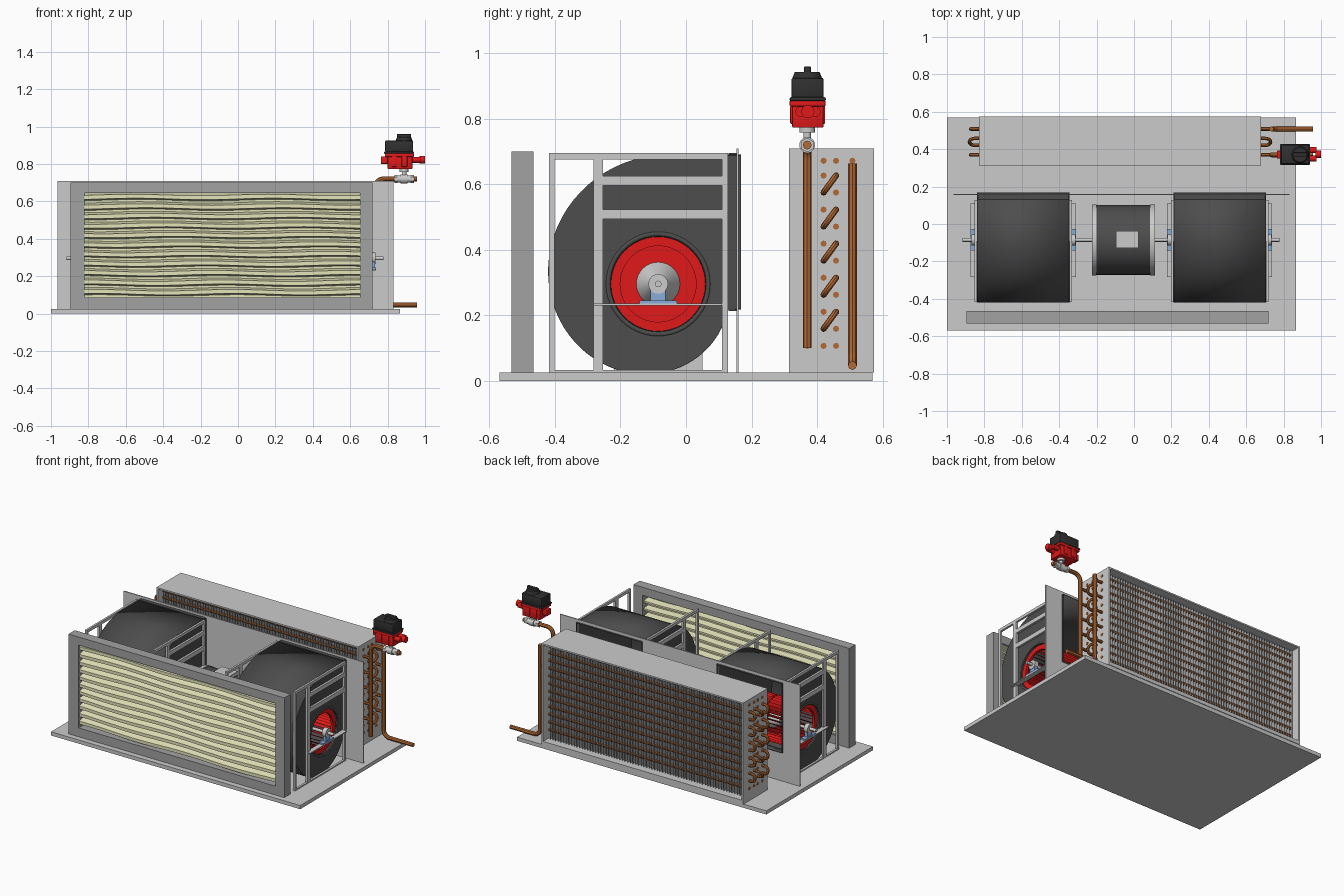
import bpy, bmesh
from math import sin, cos, pi, radians
from mathutils import Vector

if "Cube" in bpy.data.objects:
    bpy.data.objects.remove(bpy.data.objects["Cube"])


def material(name, r, g, b):
    m = bpy.data.materials.new(name)
    m.diffuse_color = (r, g, b, 1)
    m.use_nodes = True
    m.node_tree.nodes["Principled BSDF"].inputs["Base Color"].default_value = m.diffuse_color
    return m


DARK = material("dark_grey", .075, .075, .075)
BLACK = material("black", .03, .03, .03)
MID = material("mid_grey", .36, .36, .36)
RED = material("red", .75, .01, .01)
COPPER = material("copper", .45, .14, .035)
CREAM = material("cream", .78, .78, .5)
BLUE = material("blue", .25, .42, .72)


def finish(name, me, mat=None, smooth=True):
    if mat:
        me.materials.clear()
        me.materials.append(mat)
    if smooth:
        me.shade_smooth()
        me.set_sharp_from_angle(angle=radians(35))
    ob = bpy.data.objects.new(name, me)
    bpy.context.collection.objects.link(ob)
    return ob


def from_bm(name, bm, mat=None):
    bmesh.ops.recalc_face_normals(bm, faces=bm.faces)
    me = bpy.data.meshes.new(name)
    bm.to_mesh(me)
    bm.free()
    return finish(name, me, mat)


def boxes(name, spans, mat=None, bevel=0):
    """One object made of boxes given as (x0, x1, y0, y1, z0, z1)."""
    bm = bmesh.new()
    for x0, x1, y0, y1, z0, z1 in spans:
        vs = bmesh.ops.create_cube(bm, size=1)["verts"]
        for v in vs:
            v.co = ((x0 + x1) / 2 + v.co.x * (x1 - x0), (y0 + y1) / 2 + v.co.y * (y1 - y0),
                    (z0 + z1) / 2 + v.co.z * (z1 - z0))
    if bevel:
        bmesh.ops.bevel(bm, geom=bm.edges[:], offset=bevel, segments=2, affect='EDGES', profile=.5)
    return from_bm(name, bm, mat)


def cyl(name, p0, p1, r, mat=None, r2=None, n=32):
    p0, p1 = Vector(p0), Vector(p1)
    d = p1 - p0
    bm = bmesh.new()
    bmesh.ops.create_cone(bm, cap_ends=True, segments=n, radius1=r, radius2=r if r2 is None else r2, depth=d.length)
    ob = from_bm(name, bm, mat)
    ob.location = (p0 + p1) / 2
    ob.rotation_euler = d.to_track_quat('Z', 'Y').to_euler()
    return ob


def plate(name, loops, axis, a, b, mat=None):
    """Flat outline with holes, extruded from a to b along x or y."""
    bm = bmesh.new()
    put = (lambda u, v: (a, u, v)) if axis == 'x' else (lambda u, v: (u, a, v))
    for pts in loops:
        vs = [bm.verts.new(put(*p)) for p in pts]
        for i, v in enumerate(vs):
            bm.edges.new((v, vs[i - 1]))
    bmesh.ops.triangle_fill(bm, use_beauty=True, edges=bm.edges[:],
                            normal=(1, 0, 0) if axis == 'x' else (0, 1, 0))
    new = bmesh.ops.extrude_face_region(bm, geom=bm.faces[:])["geom"]
    off = (b - a, 0, 0) if axis == 'x' else (0, b - a, 0)
    bmesh.ops.translate(bm, vec=off, verts=[g for g in new if isinstance(g, bmesh.types.BMVert)])
    return from_bm(name, bm, mat)


def rect(u0, u1, v0, v1):
    return [(u0, v0), (u1, v0), (u1, v1), (u0, v1)]


def circle(u, v, r, n=48):
    return [(u + r * cos(2 * pi * i / n), v + r * sin(2 * pi * i / n)) for i in range(n)]


def tubes(name, paths, r, mat):
    cu = bpy.data.curves.new(name, 'CURVE')
    cu.dimensions = '3D'
    cu.bevel_depth, cu.bevel_resolution, cu.use_fill_caps = r, 2, True
    for path in paths:
        s = cu.splines.new('POLY')
        s.points.add(len(path) - 1)
        for p, co in zip(s.points, path):
            p.co = (*co, 1)
    tmp = bpy.data.objects.new("tmp", cu)
    bpy.context.collection.objects.link(tmp)
    me = bpy.data.meshes.new_from_object(tmp.evaluated_get(bpy.context.evaluated_depsgraph_get()))
    bpy.data.objects.remove(tmp)
    return finish(name, me, mat)


# Base and the divider with the two fan outlets
CY, CZ = -.085, .296
FANS, HW = (-.592, .458), .245
boxes("base_plate", [(-1, .865, -.57, .57, 0, .025)])
plate("divider_panel", [rect(-.965, .832, .025, .71)] +
      [rect(c - HW + .005, c + HW - .005, .222, .688) for c in FANS], 'y', .154, .161)

# Filter with pleated, slightly wavy medium
plate("filter_frame", [rect(-.895, .72, .025, .70), rect(-.82, .652, .085, .645)], 'y', -.533, -.466, MID)
prof, P = [], .56 / 11
for i in range(11):
    z = .085 + i * P
    prof += [(-.48, z), (-.48, z + .012), (-.525, z + .019), (-.525, z + .04)]
prof.append((-.48, .645))
N = 30
verts = [(-.82 + 1.472 * j / N, y, z + .004 * sin(j * .42 + z * 9) * (0 < k < len(prof) - 1))
         for k, (y, z) in enumerate(prof) for j in range(N + 1)]
faces = [(k * (N + 1) + j, k * (N + 1) + j + 1, (k + 1) * (N + 1) + j + 1, (k + 1) * (N + 1) + j)
         for k in range(len(prof) - 1) for j in range(N)]
me = bpy.data.meshes.new("filter_pleats")
me.from_pydata(verts, [], faces)
finish("filter_pleats", me, CREAM)

# Centrifugal fans
scroll = [(.168, CZ + .392)]
for i in range(51):
    t = i / 50 * 250 / 270
    a, r = pi / 2 + t * 1.5 * pi, .392 - .182 * t
    scroll.append((CY + r * cos(a), max(.028, CZ + r * sin(a))))
scroll.append((.168, .22))
for c in FANS:
    x0, x1 = c - HW, c + HW
    # housing wrapper
    me = bpy.data.meshes.new("fan_scroll")
    n = len(scroll)
    me.from_pydata([(x, y, z) for x in (x0, x1) for y, z in scroll], [],
                   [(i, i + 1, n + i + 1, n + i) for i in range(n - 1)])
    ob = finish("fan_scroll", me, DARK)
    m = ob.modifiers.new("thickness", 'SOLIDIFY')
    m.thickness, m.offset = .005, 0
    # squirrel-cage rotor: blades, centre disc, hub
    bm = bmesh.new()
    for i in range(36):
        vs = []
        for r, da in ((.118, 0), (.134, .03), (.146, .1)):
            a = 2 * pi * i / 36 + da
            vs.append([bm.verts.new((x, CY + r * cos(a), CZ + r * sin(a))) for x in (x0 + .02, x1 - .02)])
        for p, q in zip(vs, vs[1:]):
            bm.faces.new((p[0], p[1], q[1], q[0]))
    from_bm("rotor_blades", bm, RED)
    cyl("rotor_disc", (c - .006, CY, CZ), (c + .006, CY, CZ), .146, RED, n=48)
    for s in (-1, 1):
        e = c + s * HW
        plate("fan_side", [scroll, circle(CY, CZ, .145)], 'x', e - s * .004, e + s * .002, DARK)
        plate("rotor_ring", [circle(CY, CZ, .148), circle(CY, CZ, .116)], 'x', e - s * .03, e - s * .015, RED)
        cyl("rotor_hub", (c, CY, CZ), (c + s * .07, CY, CZ), .07, None, .03)
        bpy.ops.mesh.primitive_torus_add(location=(e - s * .004, CY, CZ), rotation=(0, pi / 2, 0), major_radius=.153,
                                         minor_radius=.009, major_segments=48, minor_segments=10)
        ob = bpy.context.object
        ob.name = "inlet_flare"
        ob.data.materials.append(DARK)
        ob.data.shade_smooth()
        # square-bar side frame
        a, b = sorted((e + s * .002, e + s * .016))
        boxes("fan_side_frame", [(a, b, -.418, -.402, .025, .695), (a, b, -.283, -.253, .025, .695),
                                 (a, b, .11, .128, .025, .695), (a, b, -.402, .11, .676, .695),
                                 (a, b, -.253, .11, .597, .625), (a, b, -.253, .11, .494, .524),
                                 (a, b, -.402, .11, .025, .033)])
        # bearing on its cross bar
        a, b = sorted((e + s * .002, e + s * .036))
        boxes("bearing_bar", [(a, b, -.283, .11, .23, .236)])
        boxes("bearing_pedestal", [(a, b, -.142, -.028, .236, .246),
                                   (a + .006, b - .006, -.108, -.062, .246, .29)], BLUE)
        cyl("bearing", (a + .003, CY, CZ), (b - .003, CY, CZ), .03)
    boxes("outlet_flange", [(x0 + .003, x1 - .003, .13, .156, .686, .695), (x0 + .003, x1 - .003, .13, .156, .213, .222)], DARK)

# Shaft and motor
cyl("drive_shaft", (-.917, CY, CZ), (.777, CY, CZ), .01, n=20)
cyl("motor_body", (-.2, CY, CZ), (.085, CY, CZ), .187, DARK, n=48)
for a, b in ((-.2, -.225), (.085, .112)):
    cyl("motor_end_cover", (a, CY, CZ), (b, CY, CZ), .19, n=48)
boxes("motor_terminal_box", [(-.095, .025, -.127, -.037, .46, .505)])
boxes("motor_feet", [(-.17, -.12, -.22, .05, .025, .16), (.01, .06, -.22, .05, .025, .16)])

# Heat-exchanger case, fins and tubes
XL, XR = -.83, .68
boxes("coil_case", [(XL, XR, .314, .574, .7, .71), (XL, XR, .314, .574, .025, .05),
                    (XL, XL + .012, .314, .574, .05, .7), (XR - .012, XR, .314, .574, .05, .7)])
boxes("coil_fins", [(XL + .02 * i - .001, XL + .02 * i + .001, .355, .525, .05, .7) for i in range(1, 75)], MID)
COLS = (.37, .42, .458, .508)
ROWS = [.627 - .052 * i for i in range(10)]
tubes("coil_tubes", [[(XL - .004, y, z), (XR + .004, y, z)] for y in COLS for z in ROWS + [.107, .672]], .0095, COPPER)


def ubend(x, s, a, b):
    a, b = Vector((x, *a)), Vector((x, *b))
    h, mid, half = (b - a).length / 2, (a + b) / 2, (a - b) / 2
    arc = [mid + half * cos(pi * i / 10) + Vector((s * (.018 + h * sin(pi * i / 10)), 0, 0)) for i in range(11)]
    return [a] + arc + [b]


bends = []
for k in range(0, 10, 2):
    hi, lo = ROWS[k], ROWS[k + 1]
    bends += [ubend(x, s, (COLS[1], lo), (COLS[2], hi)) for x, s in ((XL, -1), (XR, 1))]
    bends += [ubend(XL, -1, (y, lo), (y, hi)) for y in (COLS[0], COLS[3])]
tubes("return_bends", bends, .0095, COPPER)

# Supply and return headers
HX = .735
tubes("header_stubs", [[(XR - .01, y, z), (HX, y, z)] for y in (COLS[0], COLS[3]) for z in ROWS[::2]], .0095, COPPER)


def elbow(y, z_end, z_run, x_end):
    s, R = (1 if z_run > z_end else -1), .045
    arc = [(HX + R - R * cos(i * pi / 16), y, z_run - s * R + s * R * sin(i * pi / 16)) for i in range(9)]
    return [(HX, y, z_end)] + arc + [(x_end, y, z_run)]


tubes("supply_header", [elbow(.37, .1, .72, .957)], .0135, COPPER)
tubes("return_header", [elbow(.508, .663, .047, .957)], .0135, COPPER)

# Motorised ball valve
VX, VY = .888, .37
cyl("valve_body", (VX - .04, VY, .72), (VX + .04, VY, .72), .018)
cyl("valve_ball_housing", (VX - .018, VY, .72), (VX + .018, VY, .72), .024)
for s in (-1, 1):
    cyl("valve_nut", (VX + s * .035, VY, .72), (VX + s * .052, VY, .72), .022, n=6)
cyl("valve_stem", (VX, VY, .72), (VX, VY, .775), .012)
cyl("valve_collar", (VX, VY, .758), (VX, VY, .775), .024)
boxes("actuator_body", [(.8, .932, .324, .42, .773, .845), (.786, .94, .316, .426, .838, .856)], RED, .004)
boxes("actuator_ribs", [(.82, .85, .318, .425, .785, .84), (.875, .905, .318, .425, .785, .84)], RED, .003)
boxes("actuator_cable_gland", [(.764, .8, .35, .392, .8, .84)], RED, .004)
for y in (.35, .395):
    cyl("actuator_plug", (.925, y, .822), (.975, y, .822), .016, RED, n=20)
cyl("actuator_plug_cap", (.97, .372, .822), (1, .372, .822), .02, RED, n=20)
boxes("actuator_cover", [(.78, .942, .316, .427, .854, .866), (.787, .936, .322, .42, .864, .925)], BLACK, .005)
cyl("actuator_dial", (.888, VY, .923), (.888, VY, .943), .046, BLACK, .038)
boxes("actuator_pointer", [(.85, .926, .36, .382, .94, .96)], BLACK, .004)
